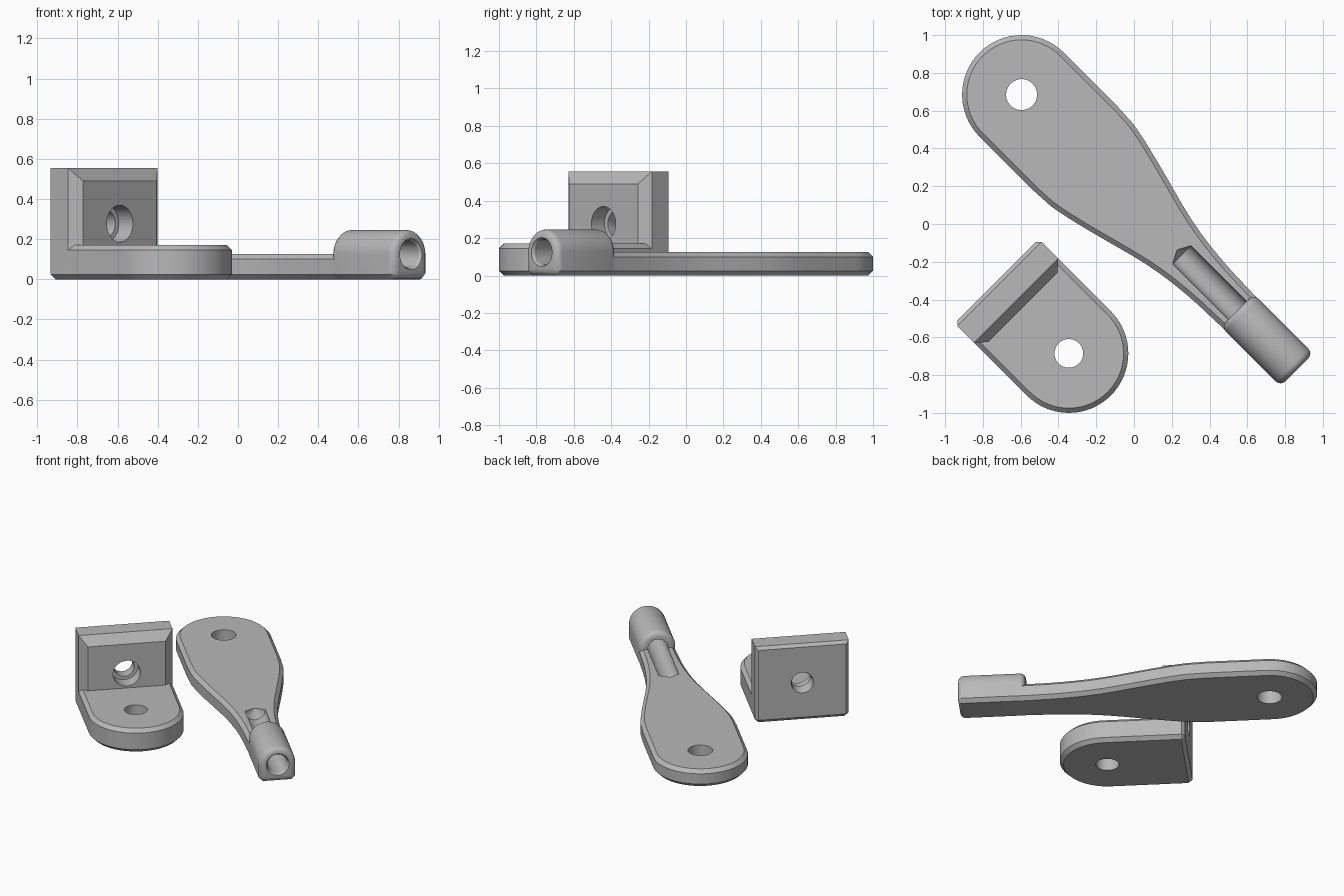
import bpy, bmesh, math
from mathutils import Vector, Matrix

if "Cube" in bpy.data.objects:
    bpy.data.objects.remove(bpy.data.objects["Cube"])

R = 0.315      # radius of the rounded ends
C = 0.025      # edge chamfer

grey = bpy.data.materials.new("grey")
grey.diffuse_color = (0.48, 0.48, 0.48, 1)
grey.use_nodes = True
grey.node_tree.nodes["Principled BSDF"].inputs["Base Color"].default_value = grey.diffuse_color


def offset(pts, d):
    """Move a counter-clockwise outline inward by d."""
    out = []
    for i, p in enumerate(pts):
        p, a, b = Vector(p), Vector(pts[i - 1]), Vector(pts[(i + 1) % len(pts)])
        e, f = (p - a).normalized(), (b - p).normalized()
        n, m = Vector((-e.y, e.x)), Vector((-f.y, f.x))
        out.append(tuple(p + (n + m) * (d / (1 + n.dot(m)))))
    return out


def loft(name, rings):
    """Skin a stack of closed rings and cap both ends."""
    bm = bmesh.new()
    loops = [[bm.verts.new(p) for p in r] for r in rings]
    n = len(rings[0])
    for a, b in zip(loops, loops[1:]):
        for i in range(n):
            j = (i + 1) % n
            bm.faces.new((a[i], a[j], b[j], b[i]))
    bm.faces.new(loops[0][::-1])
    bm.faces.new(loops[-1])
    bmesh.ops.remove_doubles(bm, verts=bm.verts, dist=1e-5)
    bmesh.ops.recalc_face_normals(bm, faces=bm.faces)
    me = bpy.data.meshes.new(name)
    bm.to_mesh(me)
    bm.free()
    me.materials.append(grey)
    ob = bpy.data.objects.new(name, me)
    bpy.context.collection.objects.link(ob)
    return ob


def plate(name, outline, h):
    """Flat plate with chamfered top and bottom edges."""
    inner = offset(outline, C)
    return loft(name, [[(x, y, z) for x, y in o] for o, z in
                       ((inner, 0), (outline, C), (outline, h - C), (inner, h))])


def turned(name, profile, along_x, at=(0, 0, 0), n=48):
    """Round cutter from (position, radius) pairs, along x or z."""
    rings = []
    for p, r in profile:
        ring = []
        for i in range(n):
            a = 2 * math.pi * i / n
            u, v = r * math.cos(a), r * math.sin(a)
            q = (p, u, v) if along_x else (u, v, p)
            ring.append(tuple(Vector(q) + Vector(at)))
        rings.append(ring)
    return loft(name, rings)


def combine(ob, other, op):
    m = ob.modifiers.new(op, 'BOOLEAN')
    m.operation, m.object, m.solver = op, other, 'EXACT'
    bpy.context.view_layer.objects.active = ob
    bpy.ops.object.modifier_apply(modifier=m.name)
    bpy.data.objects.remove(other)


def finish(ob, x, y):
    """Smooth the curved faces, turn the part 45 degrees and place it."""
    ob.data.transform(Matrix.Translation((x, y, 0)) @ Matrix.Rotation(-math.pi / 4, 4, 'Z'))
    bpy.ops.object.select_all(action='DESELECT')
    ob.select_set(True)
    bpy.context.view_layer.objects.active = ob
    bpy.ops.object.shade_smooth_by_angle(angle=math.radians(25))


def arc(a0, a1, r, n=32):
    return [(r * math.cos(a0 + (a1 - a0) * i / n), r * math.sin(a0 + (a1 - a0) * i / n))
            for i in range(n + 1)]


# lever: round paddle narrowing to a neck
side = [(0.40, R), (0.53, 0.308), (0.62, 0.291), (0.75, 0.26), (0.905, 0.219),
        (1.0, 0.193), (1.096, 0.17), (1.18, 0.154), (1.27, 0.141), (1.36, 0.132),
        (1.45, 0.126), (1.62, 0.121), (1.75, 0.118)]
outline = (arc(math.pi / 2, math.pi * 1.5, R) + [(s, -t) for s, t in side] + side[::-1])
lever = plate("lever", outline, 0.125)

# socket block at the tip, round on top with softened ends
W = 0.122
prof = arc(0, math.pi, W, 28)
prof = [(t, z + 0.124) for t, z in prof] + [(-W, C), (-W + C, 0), (W - C, 0), (W, C)]
s0, s1, f = 1.615, 2.06, 0.035
ends = [(f * (1 - math.sin(a)), f * (1 - math.cos(a)))
        for a in (math.pi / 2 * k / 4 for k in range(5))]
stack = [(s0 + d, i) for i, d in ends] + [(s1 - d, i) for i, d in ends[::-1]]
block = loft("block", [[(s, t, z) for t, z in offset(prof, i)] for s, i in stack])
combine(lever, block, 'UNION')

# blind drilled bore, open as a groove along the neck
combine(lever, turned("bore", [(1.165, 0.004), (1.20, 0.068), (2.045, 0.068), (2.07, 0.084)],
                      True, (0, 0, 0.125)), 'DIFFERENCE')
combine(lever, turned("pivot", [(-0.1, 0.082), (0.3, 0.082)], False), 'DIFFERENCE')
finish(lever, -0.595, 0.685)

# bracket foot: rounded in front, clipped corners at the back
B, K = -0.54, 0.02
outline = arc(-math.pi / 2, math.pi / 2, R) + [(B + K, R), (B, R - K), (B, K - R), (B + K, -R)]
bracket = plate("bracket", outline, 0.17)

# upright plate with bevelled front panel and back edges
H = 0.555
half = [(B, R - K, H - K), (B + K, R, H), (-0.395, R, H), (-0.345, 0.26, 0.49)]
rim = half + [(s, -t, z) for s, t, z in half[::-1]]
top = [(B + K, R, H)] * 2 + [(-0.395, R, H)] * 2
top = top + [(s, -t, z) for s, t, z in top[::-1]]
upright = loft("upright", [[(s, t, 0.08) for s, t, z in rim], rim, top])
combine(bracket, upright, 'UNION')

# stepped screw hole through the upright, plain hole through the foot
combine(bracket, turned("screw_hole", [(-0.56, 0.084), (B + 0.015, 0.068), (-0.445, 0.068),
                                       (-0.445 + 0.001, 0.092), (-0.3, 0.092)],
                        True, (0, 0, 0.277)), 'DIFFERENCE')
combine(bracket, turned("foot_hole", [(-0.1, 0.076), (0.3, 0.076)], False), 'DIFFERENCE')
finish(bracket, -0.345, -0.685)
